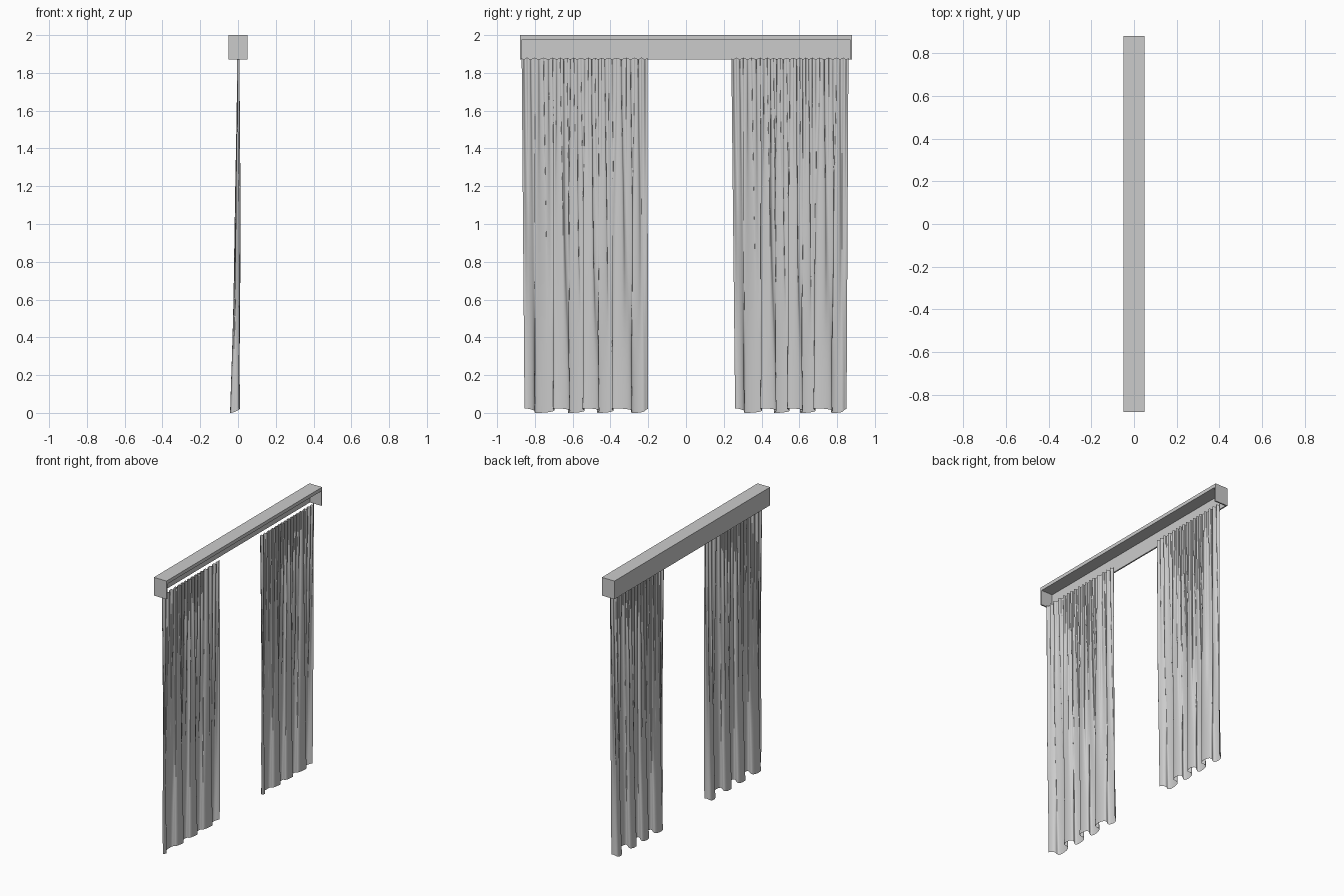
import bpy
import math

if "Cube" in bpy.data.objects:
    bpy.data.objects.remove(bpy.data.objects["Cube"])


def box(name, lo, hi):
    v = [(x, y, z) for x in (lo[0], hi[0]) for y in (lo[1], hi[1]) for z in (lo[2], hi[2])]
    f = [(0, 1, 3, 2), (4, 6, 7, 5), (0, 4, 5, 1), (2, 3, 7, 6), (0, 2, 6, 4), (1, 5, 7, 3)]
    me = bpy.data.meshes.new(name)
    me.from_pydata(v, [], f)
    ob = bpy.data.objects.new(name, me)
    bpy.context.collection.objects.link(ob)
    return ob


# Pelmet: top board, long fascia on the -x side, two end caps, open on +x
box("pelmet_top", (-0.05, -0.88, 1.975), (0.05, 0.88, 2.0))
box("pelmet_fascia", (-0.05, -0.87, 1.87), (-0.04, 0.87, 1.975))
for side, y in (("left", -0.88), ("right", 0.87)):
    box("pelmet_end_" + side, (-0.05, y, 1.87), (0.05, y + 0.01, 1.975))


def curtain(name, top, bottom, nu=260, nv=44):
    """Gathered sheet: many small pleats at the top opening into four deep folds."""
    tau = 2 * math.pi
    verts, faces = [], []
    for j in range(nv + 1):
        t = (j / nv)                       # 0 at the heading, 1 at the hem
        y0 = top[0] + (bottom[0] - top[0]) * t
        y1 = top[1] + (bottom[1] - top[1]) * t
        fine = max(0, 1 - t * 1.15)
        deep = t ** 1.4
        for i in range(nu + 1):
            u = i / nu
            w = u + 0.012 * math.sin(tau * 1.7 * u + 1) + 0.006 * math.sin(tau * 3.1 * u)
            p, m, q = tau * 4 * w + 0.6, tau * 8 * w + 0.4, tau * 17 * w
            mid = math.sin(math.pi * min(1, t * 1.05)) ** 2
            x = -0.018 * deep + 0.002
            x += 0.026 * deep * math.sin(p)
            x += 0.006 * mid * math.sin(m) + 0.007 * fine * math.sin(q)
            # sideways push makes the folds overlap
            edge = min(1, 8 * u, 8 * (1 - u))
            s = -0.021 * deep * math.sin(2 * p) - 0.008 * mid * math.sin(2 * m)
            s -= 0.004 * fine * math.sin(2 * q)
            y = y0 + (y1 - y0) * u + edge * s
            z_top = 1.876 + 0.005 * math.cos(q)
            z_low = 0.012 + 0.012 * math.sin(p + 0.5)
            verts.append((x, y, z_top + (z_low - z_top) * t))
    n = nu + 1
    for j in range(nv):
        for i in range(nu):
            a = j * n + i
            faces.append((a, a + n, a + n + 1, a + 1))
    me = bpy.data.meshes.new(name)
    me.from_pydata(verts, [], faces)
    me.shade_smooth()
    ob = bpy.data.objects.new(name, me)
    bpy.context.collection.objects.link(ob)


# Two drawn curtains
curtain("curtain_left", (-0.87, -0.205), (-0.855, -0.2))
curtain("curtain_right", (0.24, 0.86), (0.26, 0.85))
